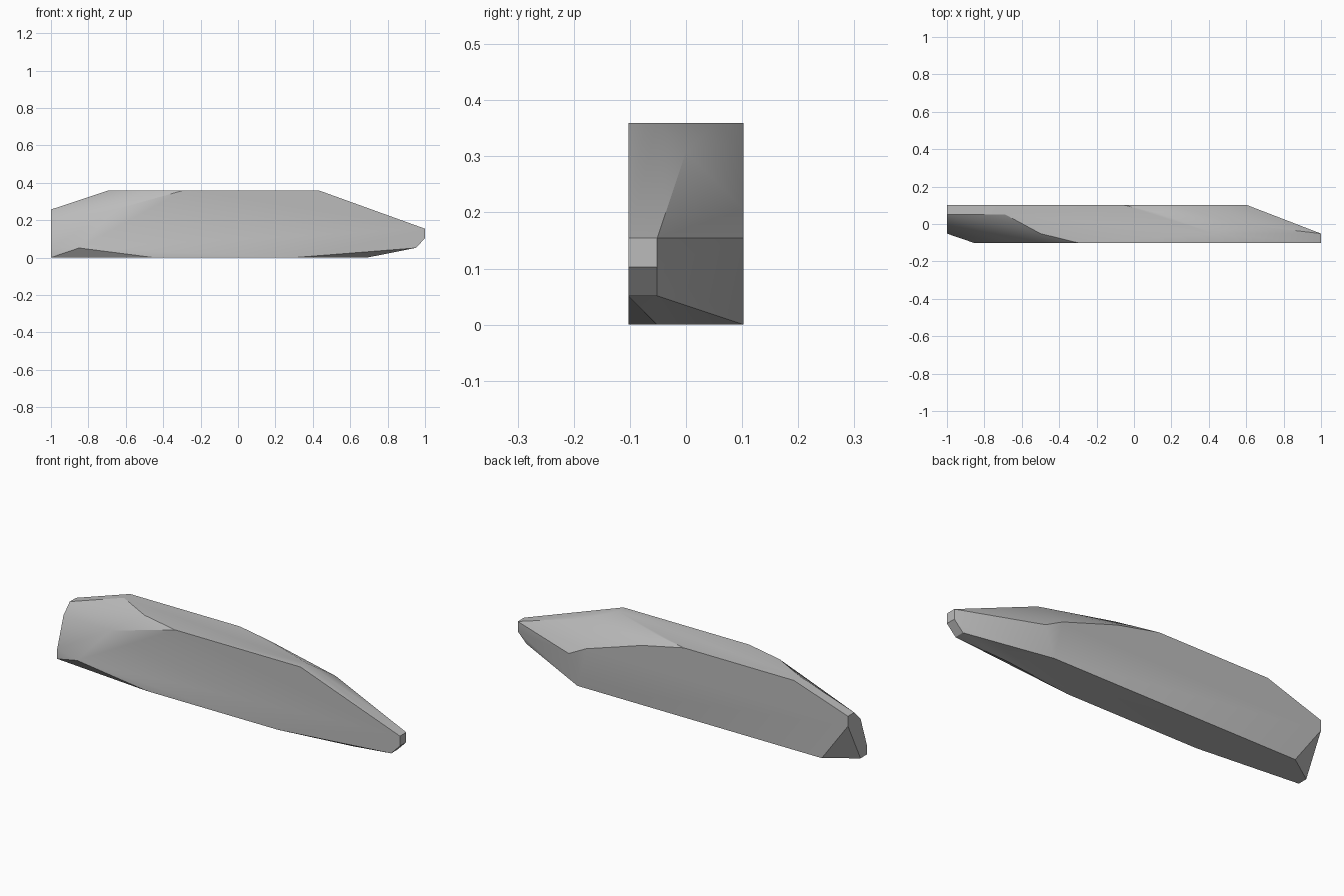
import bpy
import bmesh
import math

# Remove the default object
default = bpy.data.objects.get("Cube")
if default:
    bpy.data.objects.remove(default, do_unlink=True)

# Cross-section points sit on a small square lattice
STEP = 0.0514


def corner(along, across, up):
    """Corner of the block: position along its length, then lattice steps."""
    return (along, across * STEP, up * STEP)


def make_material(name, value):
    material = bpy.data.materials.new(name)
    material.use_nodes = True
    colour = (value, value, value, 1)
    material.diffuse_color = colour
    material.node_tree.nodes["Principled BSDF"].inputs["Base Color"].default_value = colour
    return material


# Flat top outline
top_face = [(-.69, 2), (-.69, 1), (-.5, -1), (-.29, -2),
            (.43, -2), (.43, -1), (.15, 1), (-.06, 2)]

# Flat underside outline
bottom_face = [(-.85, 2), (-1, 0), (-1, -1), (-.45, -2),
               (.3, -2), (.69, -1), (.55, 2)]

# Blunt left-hand end
blunt_end = [(-1, 1), (0, 4), (1, 5), (2, 5), (2, 4)]

# Narrow tip at the other end
tip_end = [(-2, 3), (-1, 3), (-2, 2), (-1, 2)]

# Chipped corners on the front and back faces
chips = [(-.66, -2, 5), (-.85, -2, 1), (.95, -2, 1), (.95, -1, 1),
         (.56, 0, 6), (.18, 2, 6), (.5, 2, 4), (.6, 2, 3)]

corners = [corner(x, y, 7) for x, y in top_face]
corners += [corner(x, y, 0) for x, y in bottom_face]
corners += [corner(-1, y, z) for y, z in blunt_end]
corners += [corner(1, y, z) for y, z in tip_end]
corners += [corner(*chip) for chip in chips]

# Wrap the corners in a faceted skin and merge coplanar faces
bm = bmesh.new()
for position in corners:
    bm.verts.new(position)
hull = bmesh.ops.convex_hull(bm, input=bm.verts)
loose = [v for v in bm.verts if not v.link_faces]
bmesh.ops.delete(bm, geom=loose, context="VERTS")
bmesh.ops.dissolve_limit(bm, angle_limit=math.radians(1),
                         verts=bm.verts, edges=bm.edges)
bmesh.ops.recalc_face_normals(bm, faces=bm.faces)

mesh = bpy.data.meshes.new("stone_slab")
bm.to_mesh(mesh)
bm.free()
mesh.materials.append(make_material("stone grey", .5))

slab = bpy.data.objects.new("stone_slab", mesh)
bpy.context.collection.objects.link(slab)

# Soften shallow facets, keep the hard edges
bpy.ops.object.select_all(action="DESELECT")
slab.select_set(True)
bpy.context.view_layer.objects.active = slab
bpy.ops.object.shade_smooth_by_angle(angle=math.radians(30))
